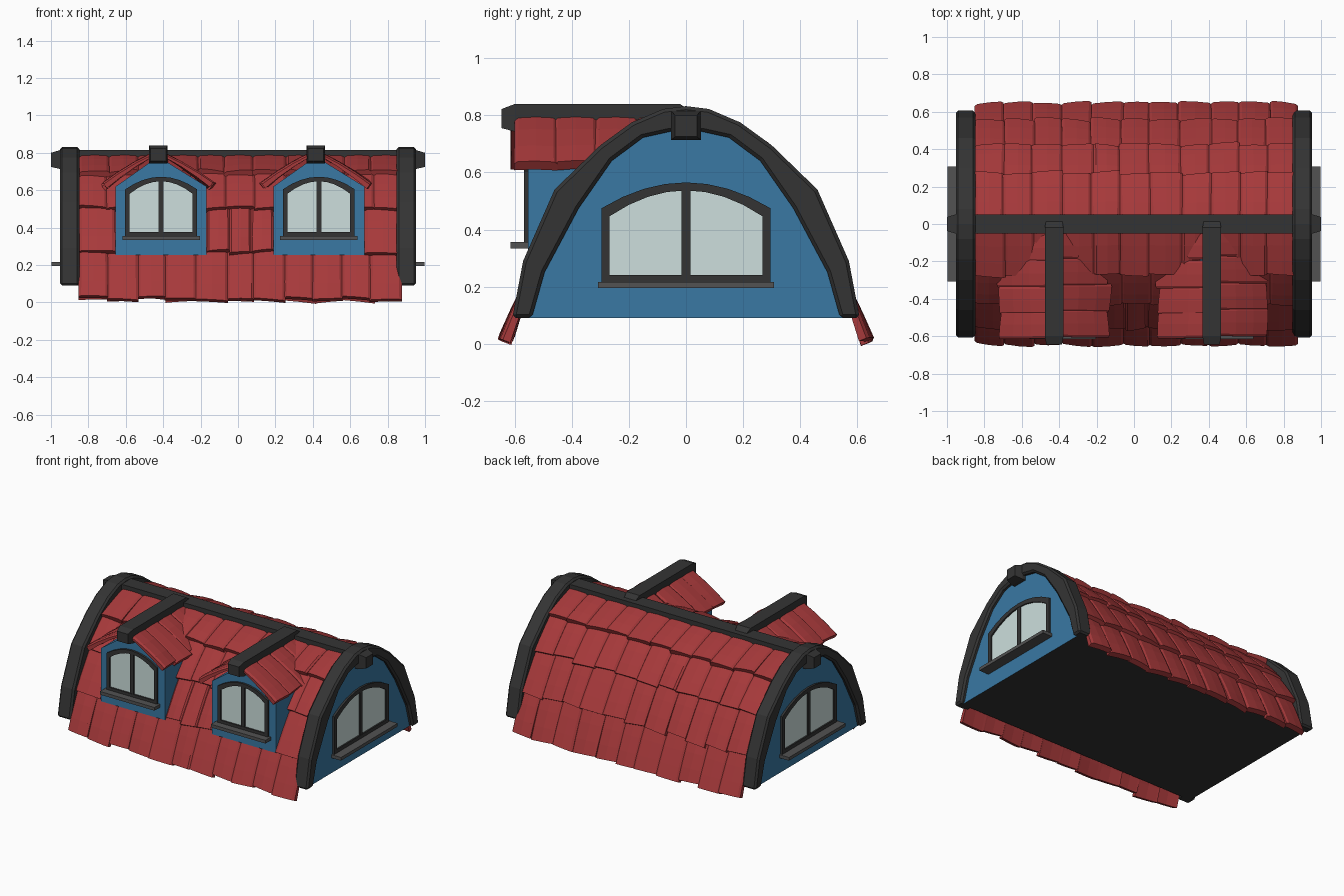
import bpy, bmesh, random
from mathutils import Vector as V

if "Cube" in bpy.data.objects:
    bpy.data.objects.remove(bpy.data.objects["Cube"])

random.seed(4)


def material(name, rgb):
    m = bpy.data.materials.new(name)
    m.diffuse_color = (*rgb, 1)
    m.use_nodes = True
    m.node_tree.nodes["Principled BSDF"].inputs["Base Color"].default_value = m.diffuse_color
    return m


RED = material("red_tile", (0.385, 0.041, 0.043))
BLUE = material("blue_wall", (0.041, 0.19, 0.37))
DARK = material("dark_trim", (0.034, 0.034, 0.034))
GREY = material("grey_sill", (0.085, 0.085, 0.085))
GLASS = material("pale_glass", (0.61, 0.74, 0.725))


def finish(name, bm, mats, bevel=0):
    bmesh.ops.recalc_face_normals(bm, faces=bm.faces)
    me = bpy.data.meshes.new(name)
    bm.to_mesh(me)
    bm.free()
    for m in mats:
        me.materials.append(m)
    ob = bpy.data.objects.new(name, me)
    bpy.context.collection.objects.link(ob)
    if bevel:
        mod = ob.modifiers.new("bevel", 'BEVEL')
        mod.width, mod.segments = bevel, 1
    return ob


# Mappings from (across, up, outward) to world space
def front(cx):
    return lambda a, b, d: V((cx + a, -d, b))


def side(s):
    return lambda a, b, d: V((s * d, s * a, b))


def loft(name, loops, mat, bevel=0):
    """Skin closed loops of equal length and cap the ends."""
    bm = bmesh.new()
    vs = [[bm.verts.new(p) for p in l] for l in loops]
    n = len(vs[0])
    for l, m in zip(vs, vs[1:]):
        for i in range(n):
            bm.faces.new((l[i], l[(i + 1) % n], m[(i + 1) % n], m[i]))
    bm.faces.new(vs[0])
    bm.faces.new(vs[-1])
    return finish(name, bm, [mat], bevel)


def prism(name, pts, d0, d1, place, mat, bevel=0):
    return loft(name, [[place(a, b, d) for a, b in pts] for d in (d0, d1)], mat, bevel)


def rect(a0, a1, b0, b1):
    return [(a0, b0), (a1, b0), (a1, b1), (a0, b1)]


def band(name, outer, inner, d0, d1, place, mat, closed, bevel=0):
    """Frame between an outer and an inner outline."""
    loops = [[place(*o, d0), place(*o, d1), place(*i, d1), place(*i, d0)]
             for o, i in zip(outer, inner)]
    if not closed:
        return loft(name, loops, mat, bevel)
    bm = bmesh.new()
    vs = [[bm.verts.new(p) for p in l] for l in loops]
    for k in range(len(vs)):
        l, m = vs[k - 1], vs[k]
        for i in range(4):
            bm.faces.new((l[i], l[(i + 1) % 4], m[(i + 1) % 4], m[i]))
    return finish(name, bm, [mat], bevel)


def mirrored(half):
    return [(-y, z) for y, z in reversed(half) if y > 0] + half


def window(name, w, z0, zs, zt, f, wall, place, sill_w, sill_d):
    """Arched two-pane window with mullion and sill."""
    def outline(g):
        arc = [(-1 + k / 4) for k in range(9)]
        return [(-(w - g), z0 + g), *[(t * (w - g), zs + (zt - zs) * (1 - t * t) - g) for t in arc],
                (w - g, z0 + g)]
    band(name + "_frame", outline(0), outline(f), wall - .01, wall + .014, place, DARK, True)
    prism(name + "_glass", outline(f * .6), wall - .004, wall + .004, place, GLASS)
    prism(name + "_mullion", rect(-f * .55, f * .55, z0 + .01, zt - f * .6),
          wall - .01, wall + .011, place, DARK)
    prism(name + "_sill", rect(-sill_w, sill_w, z0 - .018, z0 + .004),
          wall - .02, sill_d, place, GREY)


def tile(bm, top, bottom, across, width, hint, thick=.036, bow=.004):
    """One gently bowed roof tile lying between two points."""
    along = bottom - top
    n = along.cross(across).normalized()
    if n.dot(hint) < 0:
        n = -n
    stretch = 1 + random.uniform(-.04, .04)
    tilt, skew = random.uniform(-.010, .010), random.uniform(-.05, .05)
    us, vs = (-.51, -.42, 0, .42, .51), (0, .35, .7, 1)
    layers = []
    for k in (0, 1):
        layers.append([[bm.verts.new(
            top + along * (v * (stretch + skew * u)) + across * (u * width * (.98 + .03 * v))
            + n * (k * thick * (.5 + .5 * v) + bow * 4 * v * (1 - v) + tilt * u * 2 * v
                   + .004 * (1 - 4 * u * u) - (.008 if k and abs(u) > .5 else 0)))
            for u in us] for v in vs])
    lo, hi = layers
    nu, nv = len(us), len(vs)
    for g in layers:
        for j in range(nv - 1):
            for i in range(nu - 1):
                bm.faces.new((g[j][i], g[j][i + 1], g[j + 1][i + 1], g[j + 1][i]))
    rim = ([(0, i) for i in range(nu)] + [(j, nu - 1) for j in range(1, nv)]
           + [(nv - 1, i) for i in range(nu - 2, -1, -1)] + [(j, 0) for j in range(nv - 2, 0, -1)])
    for (a, b), (c, d) in zip(rim, rim[1:] + rim[:1]):
        bm.faces.new((lo[a][b], lo[c][d], hi[c][d], hi[a][b]))


# Body: blue gable walls, red roof underlay, dark underside
body_half = [(0, .765), (.15, .728), (.262, .645), (.38, .485), (.51, .25), (.56, .09)]
body = prism("roof_body", mirrored(body_half), -.925, .925, side(1), BLUE)
body.data.materials.append(RED)
body.data.materials.append(DARK)
for p in body.data.polygons:
    if abs(p.normal.x) < .5:
        p.material_index = 2 if p.normal.z < -.9 else 1

# Main roof tiles: four rows per slope, gaps for dormers in the third front row
rows = [((.02, .775), (.262, .670)), ((.235, .683), (.40, .487)),
        ((.378, .517), (.53, .255)), ((.508, .285), (.614, .012))]
for s, name in ((1, "back_tiles"), (-1, "front_tiles")):
    bm = bmesh.new()
    for r, ((y0, z0), (y1, z1)) in enumerate(rows):
        spans = [(-.85, .875, 11)]
        if s < 0 and r == 2:
            spans = [(-.85, -.658, 1), (-.165, .188, 3), (.678, .875, 1)]
        for a, b, n in spans:
            cuts = [a + (b - a) * i / n + (random.uniform(-.012, .012) if 0 < i < n else 0)
                    for i in range(n + 1)]
            for x0, x1 in zip(cuts, cuts[1:]):
                xm = (x0 + x1) / 2
                tile(bm, V((xm, s * y0, z0)), V((xm, s * y1, z1)), V((1, 0, 0)),
                     x1 - x0, V((0, s, 1)))
    finish(name, bm, [RED])

# Gable arches, ridge and gable windows
outer = [(0, .832), (.08, .822), (.19, .775), (.30, .695), (.46, .54), (.57, .29), (.608, .09)]
inner = [(0, .748), (.06, .742), (.15, .722), (.26, .64), (.375, .475), (.495, .25), (.54, .09)]
for s, name in ((1, "right"), (-1, "left")):
    band(name + "_gable_arch", mirrored(outer), mirrored(inner), .848, .952, side(s), DARK,
         False, .012)
    window(name + "_gable_window", .295, .213, .475, .565, .028, .925, side(s), .308, .998)

loft("ridge_beam", [[V((x, y, z)) for y, z in rect(-h, h, z0, z1)] for x, h, z0, z1 in
                    ((-1, .038, .725, .80), (-.95, .052, .713, .815),
                     (.95, .052, .713, .815), (1, .038, .725, .80))], DARK)

# Dormers
for cx, name in ((-.411, "left_dormer"), (.432, "right_dormer")):
    bx = cx - .016
    prism(name + "_wall", [(-.243, .255), (.243, .255), (.243, .62), (-.016, .78), (-.243, .62)],
          .15, .553, front(cx), BLUE)
    window(name + "_window", .192, .352, .605, .672, .024, .553, front(cx), .207, .615)
    loft(name + "_beam", [[V((bx + x, y, z)) for x, z in rect(-h, h, z0, z1)] for y, h, z0, z1 in
                          ((-.645, .042, .755, .822), (-.60, .05, .743, .839),
                           (-.02, .05, .743, .839), (.035, .04, .75, .80))], DARK)
    bm = bmesh.new()
    for s in (-1, 1):
        for i in range(4):
            y = -.533 - .012 * (s < 0) + .142 * i + random.uniform(-.01, .01)
            tile(bm, V((bx + s * .02, y, .785)), V((bx + s * .272, y, .610)), V((0, 1, 0)),
                 .148, V((0, 0, 1)), .036, .008)
    finish(name + "_tiles", bm, [RED])
